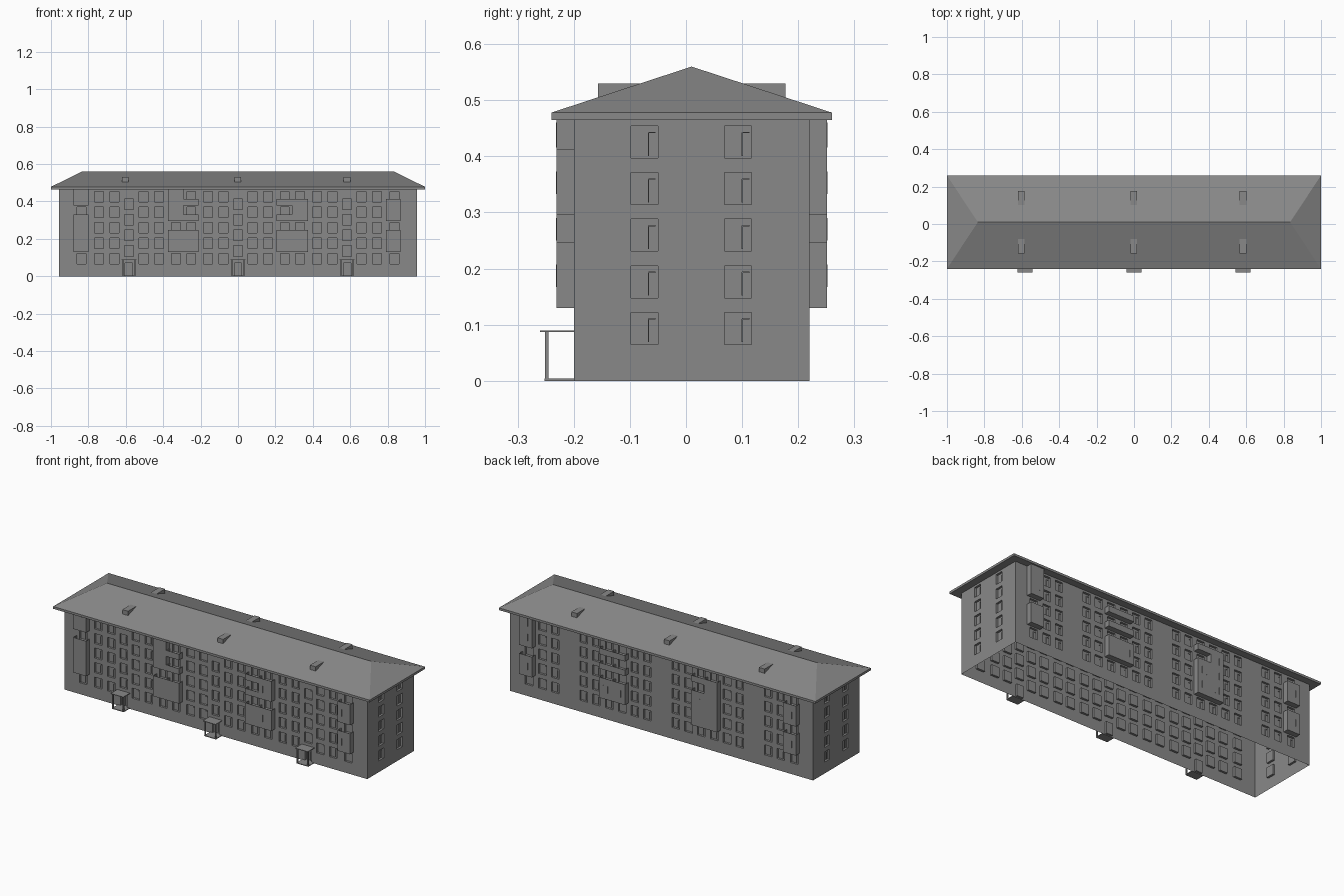
import bpy, bmesh
from math import pi
from mathutils import Matrix

if "Cube" in bpy.data.objects:
    bpy.data.objects.remove(bpy.data.objects["Cube"])

WX, ZT = 0.957, 0.466          # half length, wall height
ROWS = [0.065 + 0.083 * i for i in range(5)]
STAIRS = (-0.583, 0.0, 0.583)
WW, WH, REC = 0.048, 0.057, 0.012

GREY = bpy.data.materials.new("dark_grey")
GREY.diffuse_color = (0.25, 0.25, 0.25, 1)
GREY.use_nodes = True
GREY.node_tree.nodes["Principled BSDF"].inputs["Base Color"].default_value = GREY.diffuse_color


def finish(name, bm, M=Matrix()):
    if name.endswith("wall"):
        bmesh.ops.remove_doubles(bm, verts=bm.verts, dist=1e-6)
    else:
        bmesh.ops.recalc_face_normals(bm, faces=bm.faces)
    bm.transform(M)
    me = bpy.data.meshes.new(name)
    bm.to_mesh(me)
    bm.free()
    me.materials.append(GREY)
    ob = bpy.data.objects.new(name, me)
    bpy.context.collection.objects.link(ob)
    return ob


def box(bm, x0, x1, y0, y1, z0, z1):
    size = Matrix.Diagonal((x1 - x0, y1 - y0, z1 - z0, 1))
    mid = Matrix.Translation(((x0 + x1) / 2, (y0 + y1) / 2, (z0 + z1) / 2))
    bmesh.ops.create_cube(bm, size=1, matrix=mid @ size)


def quad(bm, *pts):
    bm.faces.new([bm.verts.new(p) for p in pts])


# Wall with recessed openings; outward is local -y
def wall(name, half, wins, M):
    bm = bmesh.new()
    xs = sorted({-half, half} | {round(v, 4) for w in wins for v in w[:2]})
    zs = sorted({0, ZT} | {round(v, 4) for w in wins for v in w[2:]})
    for a, b in zip(xs, xs[1:]):
        for c, d in zip(zs, zs[1:]):
            mx, mz = (a + b) / 2, (c + d) / 2
            if not any(w[0] < mx < w[1] and w[2] < mz < w[3] for w in wins):
                quad(bm, (a, 0, c), (b, 0, c), (b, 0, d), (a, 0, d))
    r = REC
    for a, b, c, d in wins:
        quad(bm, (a, r, c), (b, r, c), (b, r, d), (a, r, d))
        quad(bm, (a, 0, c), (b, 0, c), (b, r, c), (a, r, c))
        quad(bm, (a, r, d), (b, r, d), (b, 0, d), (a, 0, d))
        quad(bm, (a, 0, c), (a, r, c), (a, r, d), (a, 0, d))
        quad(bm, (b, r, c), (b, 0, c), (b, 0, d), (b, r, d))
    finish(name + "_wall", bm, M)
    # Mullion and transom of each window
    bm = bmesh.new()
    for a, b, c, d in wins:
        m, t = a + 0.65 * (b - a), c + 0.8 * (d - c)
        box(bm, m - .0012, m + .0012, r - .003, r, c + .004, t)
        box(bm, m, b - .004, r - .003, r, t - .0012, t + .0012)
    finish(name + "_window_bars", bm, M)


def win(u, z):
    return (u - WW / 2, u + WW / 2, z, z + WH)


# Stack of balconies; state 1 is an enclosed loggia, 0 an open balcony
def balcony(name, u0, u1, states, M, depth):
    bm = bmesh.new()
    t = 0.003
    for i, closed in enumerate(states):
        z = 0.13 + 0.083 * i
        top = z + 0.083 if i < 3 else ZT
        box(bm, u0, u1, -depth, 0, z, z + 0.005)
        h = top if closed else z + 0.034
        box(bm, u0, u1, -depth, -depth + t, z, h)
        box(bm, u0, u0 + t, -depth, 0, z, h)
        box(bm, u1 - t, u1, -depth, 0, z, h)
        if closed:
            # Glazing bars
            for k in (1, 2):
                x = u0 + (u1 - u0) * k / 3
                box(bm, x - .001, x + .001, -depth - .0008, -depth, z + .037, top - .006)
    finish(name, bm, M)


FRONT = Matrix.Translation((0, -0.2, 0))
BACK = Matrix.Translation((0, 0.22, 0)) @ Matrix.Rotation(pi, 4, 'Z')
RIGHT = Matrix.Translation((WX, 0.01, 0)) @ Matrix.Rotation(pi / 2, 4, 'Z')
LEFT = Matrix.Translation((-WX, 0.01, 0)) @ Matrix.Rotation(-pi / 2, 4, 'Z')

# Window and door openings
BALC_U = (-0.838, -0.332, -0.25, 0.25, 0.332, 0.838)
front = [win(c + o, z) for c in STAIRS for o in (-.16, -.078, .078, .16) for z in ROWS]
front += [win(c, 0.107 + 0.083 * i) for c in STAIRS for i in range(4)]
front += [(c - .02, c + .02, 0.004, 0.072) for c in STAIRS]
front += [win(u, z) for u in BALC_U for z in ROWS]
back = [win(c + o, z) for c in STAIRS for o in (-.17, -.09, .09, .17) for z in ROWS]
back += [win(u, z) for u in BALC_U for z in ROWS]
side = [win(u, z) for u in (-.084, .083) for z in ROWS]


# Keep openings from overlapping
def clean(ws):
    return [w for i, w in enumerate(ws) if not any(
        w[0] < v[1] and v[0] < w[1] and w[2] < v[3] and v[2] < w[3] for v in ws[:i])]


wall("front", WX, clean(front), FRONT)
wall("back", WX, clean(back), BACK)
wall("right", 0.21, side, RIGHT)
wall("left", 0.21, side, LEFT)

# Balcony stacks, left to right as seen from outside
HALVES = [(-.88, -.798), (-.375, -.292), (-.292, -.21), (.207, .29), (.29, .373), (.79, .87)]
F_ST = ["1101", "1011", "1000", "1000", "1010", "1010"]
B_ST = ["1011", "1000", "1000", "1100", "1110", "1010"]
for i, (a, b) in enumerate(HALVES):
    balcony("front_balcony_%d" % i, a, b, [int(s) for s in F_ST[i]], FRONT, 0.031)
    balcony("back_balcony_%d" % i, a, b, [int(s) for s in B_ST[i]], BACK, 0.031)

# Hipped roof on an eaves slab
bm = bmesh.new()
E0, E1, RZ = 0.465, 0.478, 0.56
low, mid = ([bm.verts.new((x, y, z)) for x, y in ((-1, -.24), (1, -.24), (1, .26), (-1, .26))]
            for z in (E0, E1))
ra, rb = bm.verts.new((-.835, .01, RZ)), bm.verts.new((.835, .01, RZ))
bm.faces.new(low[::-1])
for i in range(4):
    j = (i + 1) % 4
    bm.faces.new((low[i], low[j], mid[j], mid[i]))
bm.faces.new((mid[0], mid[1], rb, ra))
bm.faces.new((mid[1], mid[2], rb))
bm.faces.new((mid[2], mid[3], ra, rb))
bm.faces.new((mid[3], mid[0], ra))
finish("hipped_roof", bm)

# Flat-topped wedge dormers on both slopes
for n, c in enumerate((-.603, -.002, .583)):
    for s, tag in ((-1, "front"), (1, "back")):
        bm = bmesh.new()
        prof = [(.167, .504), (.167, .53), (.09, .53)]
        rings = [[bm.verts.new((c + dx, .01 + s * d, z)) for d, z in prof] for dx in (-.018, .018)]
        bm.faces.new(rings[0])
        bm.faces.new(rings[1][::-1])
        for i in range(3):
            j = (i + 1) % 3
            bm.faces.new((rings[0][i], rings[0][j], rings[1][j], rings[1][i]))
        finish("%s_dormer_%d" % (tag, n), bm)

# Entrance porches: floor, posts and canopy
for n, c in enumerate(STAIRS):
    bm = bmesh.new()
    box(bm, c - .037, c + .037, -.252, -.2, 0, .004)
    box(bm, c - .04, c + .04, -.26, -.2, .087, .09)
    for s in (-1, 1):
        x = c + s * .033
        box(bm, x - .003, x + .003, -.251, -.245, .004, .087)
    finish("porch_%d" % n, bm)
